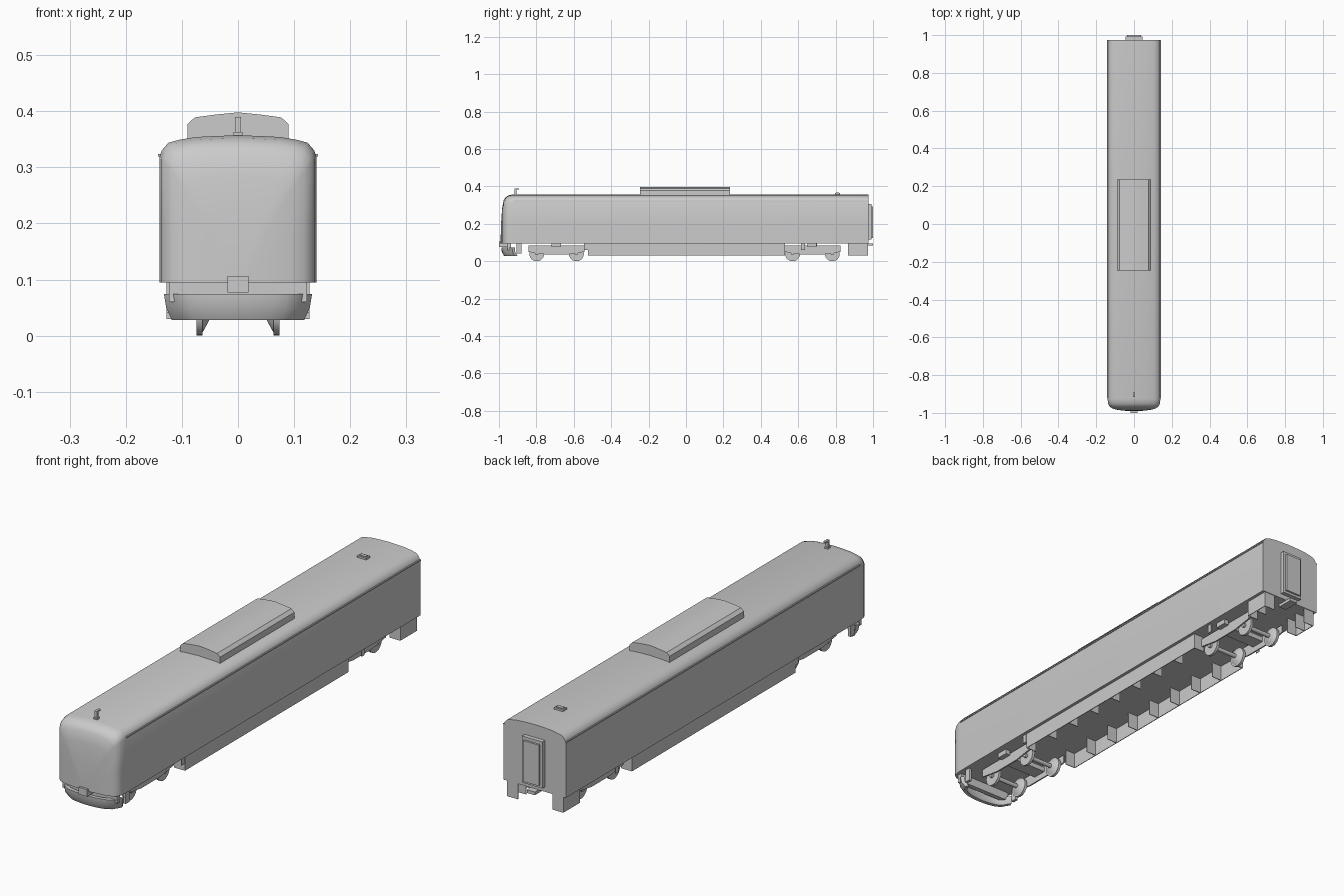
import bpy, bmesh, math

if "Cube" in bpy.data.objects:
    bpy.data.objects.remove(bpy.data.objects["Cube"])


def make(name, bm, smooth=None):
    bmesh.ops.recalc_face_normals(bm, faces=bm.faces)
    me = bpy.data.meshes.new(name)
    bm.to_mesh(me)
    bm.free()
    ob = bpy.data.objects.new(name, me)
    bpy.context.collection.objects.link(ob)
    if smooth:
        bpy.ops.object.select_all(action='DESELECT')
        ob.select_set(True)
        bpy.context.view_layer.objects.active = ob
        bpy.ops.object.shade_smooth_by_angle(angle=math.radians(smooth))
    return ob


def loft(name, rings, smooth=None):
    """Closed rings of 3D points joined along their order, ends capped."""
    bm = bmesh.new()
    vs = [[bm.verts.new(p) for p in r] for r in rings]
    n = len(vs[0])
    for a, b in zip(vs, vs[1:]):
        for i in range(n):
            j = (i + 1) % n
            bm.faces.new((a[i], a[j], b[j], b[i]))
    bm.faces.new(vs[0])
    bm.faces.new(vs[-1])
    return make(name, bm, smooth)


def box(name, x0, x1, y0, y1, z0, z1):
    return loft(name, [[(x0, y, z0), (x1, y, z0), (x1, y, z1), (x0, y, z1)]
                       for y in (y0, y1)])


def pair(name, x0, x1, y0, y1, z0, z1):
    for side, s in (("right", 1), ("left", -1)):
        box(f"{name}_{side}", s * x0, s * x1, y0, y1, z0, z1)


def cyl(name, r, x0, x1, y, z, r1=None, seg=24):
    """Cylinder or cone along x."""
    ang = [2 * math.pi * i / seg for i in range(seg)]
    return loft(name, [[(x, y + q * math.cos(a), z + q * math.sin(a)) for a in ang]
                       for x, q in ((x0, r), (x1, r1 or r))], 40)


def mirrored(half):
    """Right half of a profile, bottom to centre top, made symmetrical."""
    return half + [(-x, z) for x, z in reversed(half) if x > 0]


# Body shell with rounded nose
BASE = 0.095
prof = mirrored([(0.14, BASE), (0.14, 0.2), (0.14, 0.318), (0.136, 0.33), (0.124, 0.344),
                 (0.105, 0.349), (0.075, 0.354), (0.035, 0.356), (0, 0.357)])
stations = [(-0.991, 0.12, 0.12), (-0.988, 0.4, 0.45), (-0.983, 0.66, 0.72),
            (-0.975, 0.84, 0.88), (-0.965, 0.93, 0.94), (-0.95, 0.98, 0.98),
            (-0.925, 1, 1), (0.975, 1, 1)]
loft("body_shell", [[(x * w, y, BASE + (z - BASE) * h) for x, z in prof]
                    for y, w, h in stations], 35)

# Rain gutters
pair("roof_gutter", 0.138, 0.143, -0.92, 0.975, 0.319, 0.324)

# Roof equipment
pod = mirrored([(0.09, 0.345), (0.09, 0.377), (0.077, 0.389), (0.04, 0.394), (0, 0.398)])
loft("roof_air_unit", [[(x, y, z) for x, z in pod] for y in (-0.245, 0.235)], 30)
box("roof_vent", -0.02, 0.02, 0.797, 0.823, 0.35, 0.364)
box("roof_vent_cap", -0.014, 0.014, 0.803, 0.817, 0.364, 0.367)
box("antenna_base", -0.008, 0.008, -0.92, -0.903, 0.35, 0.363)
box("antenna_post", -0.005, 0.005, -0.917, -0.907, 0.363, 0.39)
box("antenna_arm", -0.005, 0.005, -0.917, -0.892, 0.384, 0.39)

# Front apron, curved in plan and tapered downward
top, low = [], []
for i in range(13):
    t = -1 + i / 6
    y = -0.987 + 0.022 * t * t + 0.035 * t ** 8
    top.append((0.132 * t, y, 0.074))
    low.append((0.118 * t, y + 0.014, 0.028))
mid = [(x * 0.97, y + 0.002, 0.05) for x, y, z in top]
back = lambda pts: [(x * 0.95, y + 0.015, z) for x, y, z in reversed(pts)]
loft("front_apron", [p + back(p) for p in (low, mid, top)], 40)
box("front_underframe", -0.123, 0.123, -0.955, -0.935, 0.06, 0.096)
box("front_coupler", -0.019, 0.019, -1.0, -0.94, 0.077, 0.106)

# Rear gangway and coupler
box("gangway_frame", -0.046, 0.046, 0.97, 0.992, 0.115, 0.305)
box("gangway_door", -0.036, 0.036, 0.99, 1.0, 0.125, 0.292)
box("rear_coupler", -0.018, 0.018, 0.93, 1.0, 0.083, 0.096)

# Underfloor skirts with cross plates
T = 0.003
for name, y0, y1, n in (("centre_skirt", -0.523, 0.53, 9), ("rear_skirt", 0.865, 0.972, 3)):
    pair(name, 0.127 - T, 0.127, y0, y1, 0.03, 0.097)
    for i in range(n):
        y = y0 + (y1 - y0 - T) * i / (n - 1)
        pair(f"{name}_plate_{i}", 0.078, 0.126, y, y + T, 0.03, 0.097)
pair("front_step", 0.115, 0.127, -0.905, -0.88, 0.04, 0.097)
for y in (-0.545, 0.615):
    pair("small_skirt", 0.124, 0.127, y, y + 0.02, 0.06, 0.097)

# Bogies: side frames, springs, bolster, axles and wheels
for bname, yc in (("front", -0.692), ("rear", 0.676)):
    frame = [(-0.15, 0.05), (-0.15, 0.083), (0.15, 0.083), (0.15, 0.05),
             (0.06, 0.036), (-0.06, 0.036)]
    for s in (1, -1):
        loft(f"{bname}_bogie_frame", [[(s * x, yc + y, z) for y, z in frame]
                                      for x in (0.084, 0.09)])
    pair(f"{bname}_bogie_spring", 0.09, 0.112, yc - 0.027, yc + 0.023, 0.075, 0.096)
    box(f"{bname}_bolster", -0.086, 0.086, yc - 0.03, yc + 0.03, 0.06, 0.08)
    box(f"{bname}_pivot", -0.025, 0.025, yc - 0.025, yc + 0.025, 0.08, 0.096)
    for dy in (-0.106, 0.106):
        cyl(f"{bname}_axle", 0.009, -0.084, 0.084, yc + dy, 0.041, seg=12)
        for s in (1, -1):
            cyl(f"{bname}_wheel", 0.04, s * 0.063, s * 0.074, yc + dy, 0.04)
            cyl(f"{bname}_wheel_hub", 0.034, s * 0.063, s * 0.052, yc + dy, 0.04, 0.014)
